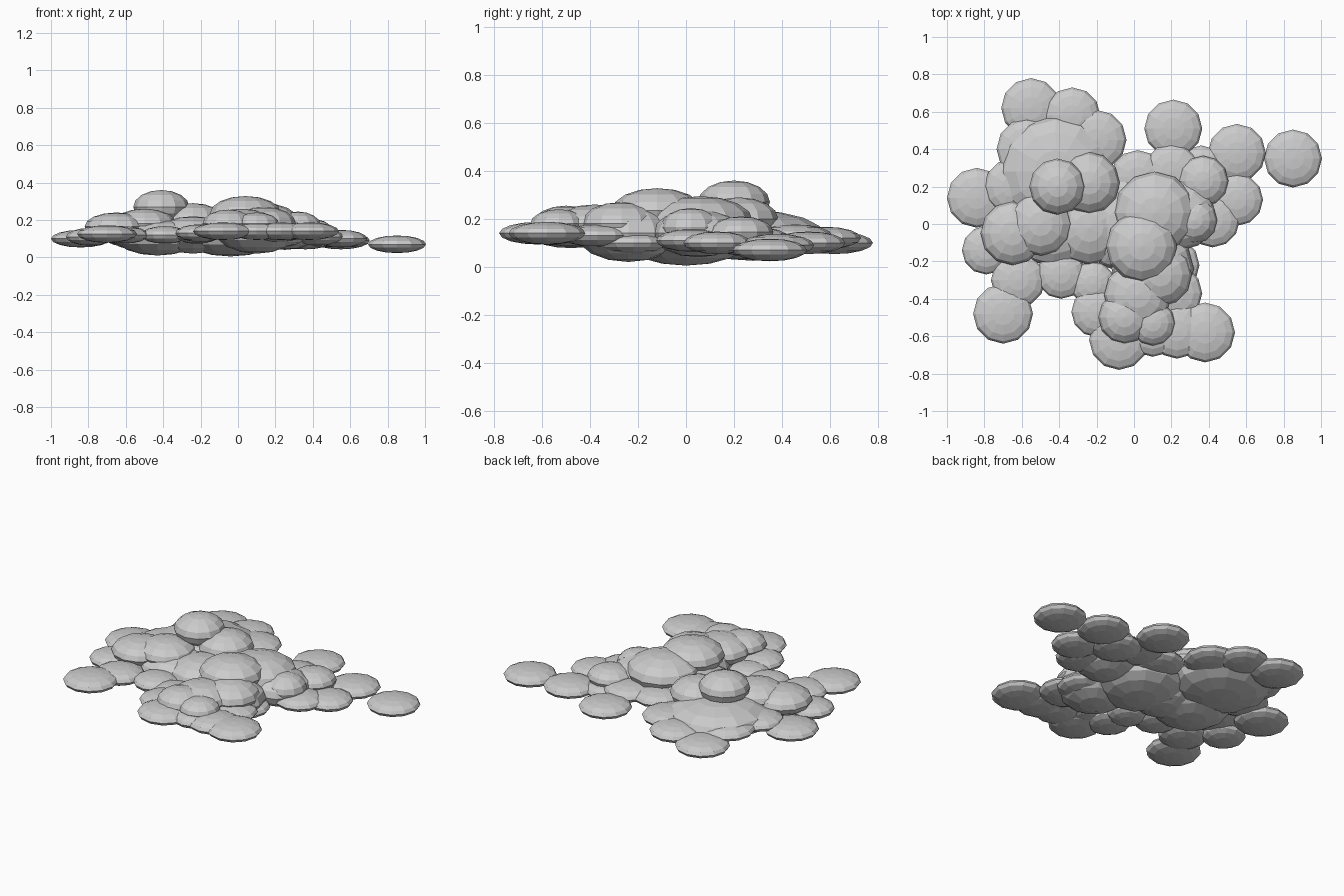
import bpy


def puff(name, x, y, z, r, rz):
    """One flattened, faceted cloud lobe."""
    bpy.ops.mesh.primitive_uv_sphere_add(segments=12, ring_count=8, radius=1, location=(x, y, z))
    ob = bpy.context.object
    ob.name = name
    ob.scale = (r, r, rz)


# Wide lobes that form the underside and body
body = [(-0.42, 0.28, .13, .30, .105), (-0.43, 0.0, .11, .23, .10),
        (-0.24, -0.02, .12, .20, .10), (-0.04, 0.0, .11, .26, .105),
        (0.10, -0.24, .14, .22, .12), (0.25, 0.05, .14, .19, .10)]

# Tall lobes stacked on top
crown = [(-0.41, 0.20, .27, .15, .09), (-0.24, 0.22, .20, .165, .09),
         (0.04, -0.12, .235, .19, .093), (0.11, 0.06, .19, .22, .105),
         (0.14, -0.27, .18, .17, .09), (0.32, 0.02, .165, .125, .08),
         (0.37, 0.23, .145, .135, .065), (-0.65, -0.05, .165, .17, .075),
         (-0.50, 0.0, .18, .17, .08), (0.02, -0.38, .18, .18, .08),
         (-0.05, -0.50, .18, .14, .075), (0.10, -0.53, .18, .12, .06)]

# Thin lobes spread around the rim: x, y, z, radius
rim = [(0.85, 0.35, .07, .155), (0.55, 0.38, .09, .155), (0.21, 0.51, .10, .155),
       (0.55, 0.13, .10, .14), (0.42, 0.02, .11, .145), (0.20, 0.28, .12, .15),
       (0.02, 0.25, .12, .145), (0.36, 0.27, .09, .15), (0.38, -0.58, .14, .16),
       (0.23, -0.57, .14, .15), (0.21, -0.37, .13, .155), (0.10, -0.57, .14, .14),
       (-0.08, -0.62, .14, .16), (-0.20, -0.47, .13, .135), (-0.22, -0.32, .12, .12),
       (-0.39, -0.27, .12, .13), (-0.62, -0.30, .12, .145), (-0.70, -0.48, .125, .16),
       (-0.79, -0.14, .11, .13), (-0.84, 0.14, .10, .16), (-0.65, 0.20, .13, .15),
       (-0.57, 0.40, .13, .165), (-0.55, 0.62, .10, .16), (-0.33, 0.58, .12, .15),
       (-0.20, 0.45, .13, .16), (0.20, -0.22, .10, .15)]

for i, p in enumerate(body):
    puff(f"cloud_body_{i + 1}", *p)
for i, p in enumerate(crown):
    puff(f"cloud_crown_{i + 1}", *p)
for i, p in enumerate(rim[:13]):
    puff(f"cloud_rim_right_{i + 1}", *p, .047)
for i, p in enumerate(rim[13:]):
    puff(f"cloud_rim_left_{i + 1}", *p, .047)
